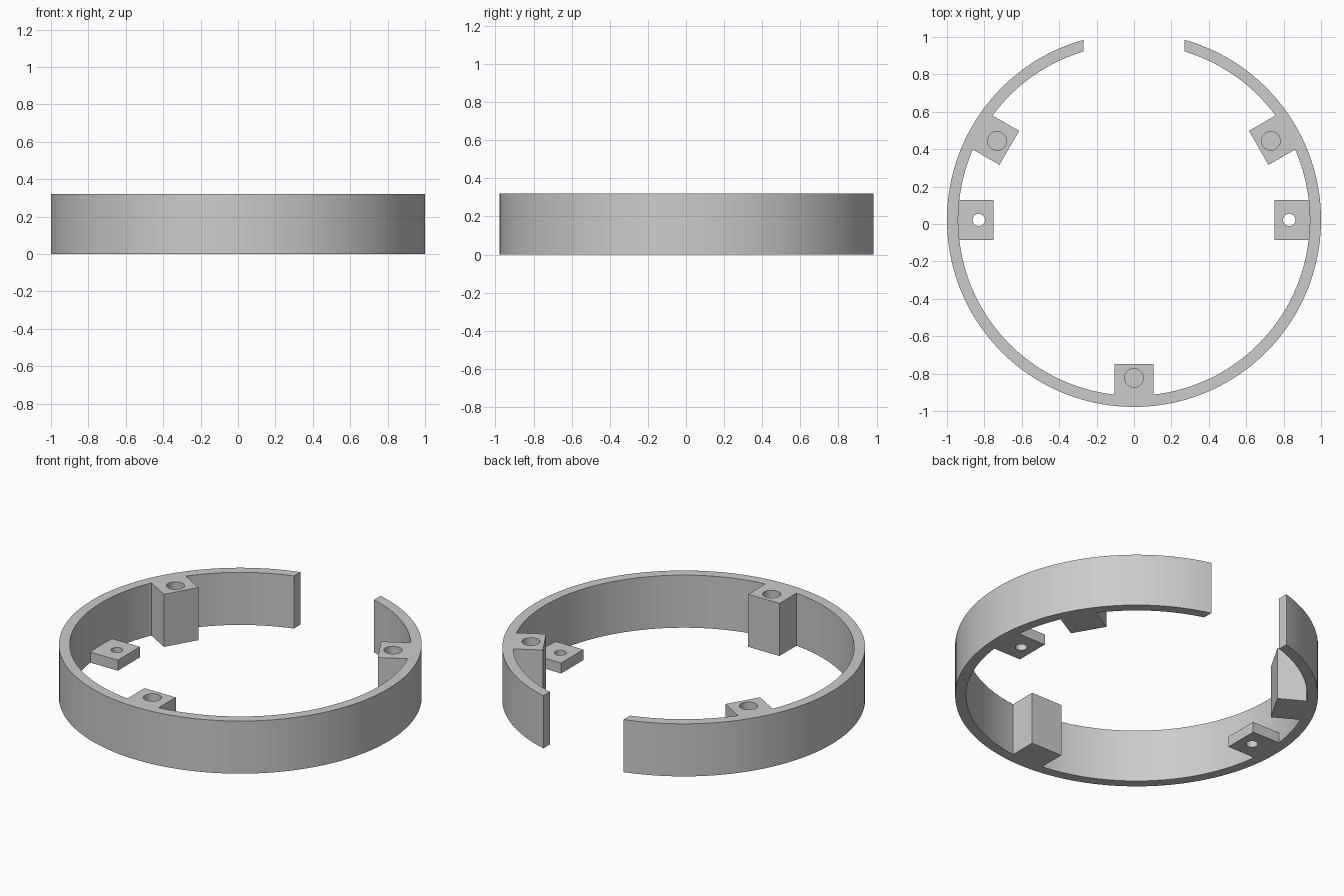
import bpy, bmesh
from math import radians, cos, sin, pi
from mathutils import Matrix, Vector

if "Cube" in bpy.data.objects:
    bpy.data.objects.remove(bpy.data.objects["Cube"])

HEIGHT, OUTER, INNER = 0.32, 1.0, 0.94
CENTRE = Vector((0, 0.022, 0))
SEGMENTS = 180

grey = bpy.data.materials.new("grey_plastic")
grey.use_nodes = True
colour = (0.6, 0.6, 0.6, 1)
grey.diffuse_color = colour
grey.node_tree.nodes["Principled BSDF"].inputs["Base Color"].default_value = colour


def make_object(name, bm):
    bmesh.ops.recalc_face_normals(bm, faces=bm.faces)
    mesh = bpy.data.meshes.new(name)
    bm.to_mesh(mesh)
    bm.free()
    mesh.materials.append(grey)
    obj = bpy.data.objects.new(name, mesh)
    bpy.context.collection.objects.link(obj)
    return obj


def radial_box(name, angle, r0, r1, width, z0, z1):
    """Box lying between two radii along a direction from the ring centre."""
    bm = bmesh.new()
    bmesh.ops.create_cube(bm, size=1)
    place = (Matrix.Translation(CENTRE) @ Matrix.Rotation(radians(angle), 4, "Z")
             @ Matrix.Translation(((r0 + r1) / 2, 0, (z0 + z1) / 2))
             @ Matrix.Diagonal((r1 - r0, width, z1 - z0, 1)))
    bm.transform(place)
    return make_object(name, bm)


def radial_hole(name, angle, r, radius, z0, z1):
    """Vertical cylinder used to drill a hole."""
    bm = bmesh.new()
    bmesh.ops.create_cone(bm, cap_ends=True, segments=40, radius1=radius,
                          radius2=radius, depth=z1 - z0)
    a = radians(angle)
    bm.transform(Matrix.Translation(
        CENTRE + Vector((r * cos(a), r * sin(a), (z0 + z1) / 2))))
    return make_object(name, bm)


def combine(target, other, operation):
    """Apply a boolean and discard the helper."""
    mod = target.modifiers.new(operation, "BOOLEAN")
    mod.operation = operation
    mod.solver = "EXACT"
    mod.object = other
    bpy.context.view_layer.objects.active = target
    bpy.ops.object.modifier_apply(modifier=mod.name)
    bpy.data.objects.remove(other)


# Ring wall: rectangular section swept round the centre
bm = bmesh.new()
section = [(INNER, 0), (OUTER, 0), (OUTER, HEIGHT), (INNER, HEIGHT)]
loops = []
for i in range(SEGMENTS):
    a = 2 * pi * i / SEGMENTS
    loops.append([bm.verts.new(CENTRE + Vector((r * cos(a), r * sin(a), z)))
                  for r, z in section])
for i, loop in enumerate(loops):
    following = loops[(i + 1) % SEGMENTS]
    for j in range(4):
        k = (j + 1) % 4
        bm.faces.new((loop[j], following[j], following[k], loop[k]))
ring = make_object("mounting_ring", bm)

# Opening at the back
combine(ring, radial_box("gap_cutter", 90, 0.5, 1.2, 0.54, -0.1, 0.5), "DIFFERENCE")

# Full-height posts with blind screw holes
for angle in (30, 150, 270):
    combine(ring, radial_box("post", angle, 0.77, 0.97, 0.21, 0, HEIGHT), "UNION")
    combine(ring, radial_hole("post_hole", angle, 0.845, 0.05, 0.12, 0.4), "DIFFERENCE")

# Thin side tabs with through holes
for angle in (0, 180):
    combine(ring, radial_box("tab", angle, 0.75, 0.97, 0.213, 0, 0.064), "UNION")
    combine(ring, radial_hole("tab_hole", angle, 0.83, 0.033, -0.1, 0.2), "DIFFERENCE")

# Smooth curved walls, crisp corners
bpy.ops.object.select_all(action="DESELECT")
ring.select_set(True)
bpy.context.view_layer.objects.active = ring
bpy.ops.object.shade_smooth_by_angle(angle=radians(25))
